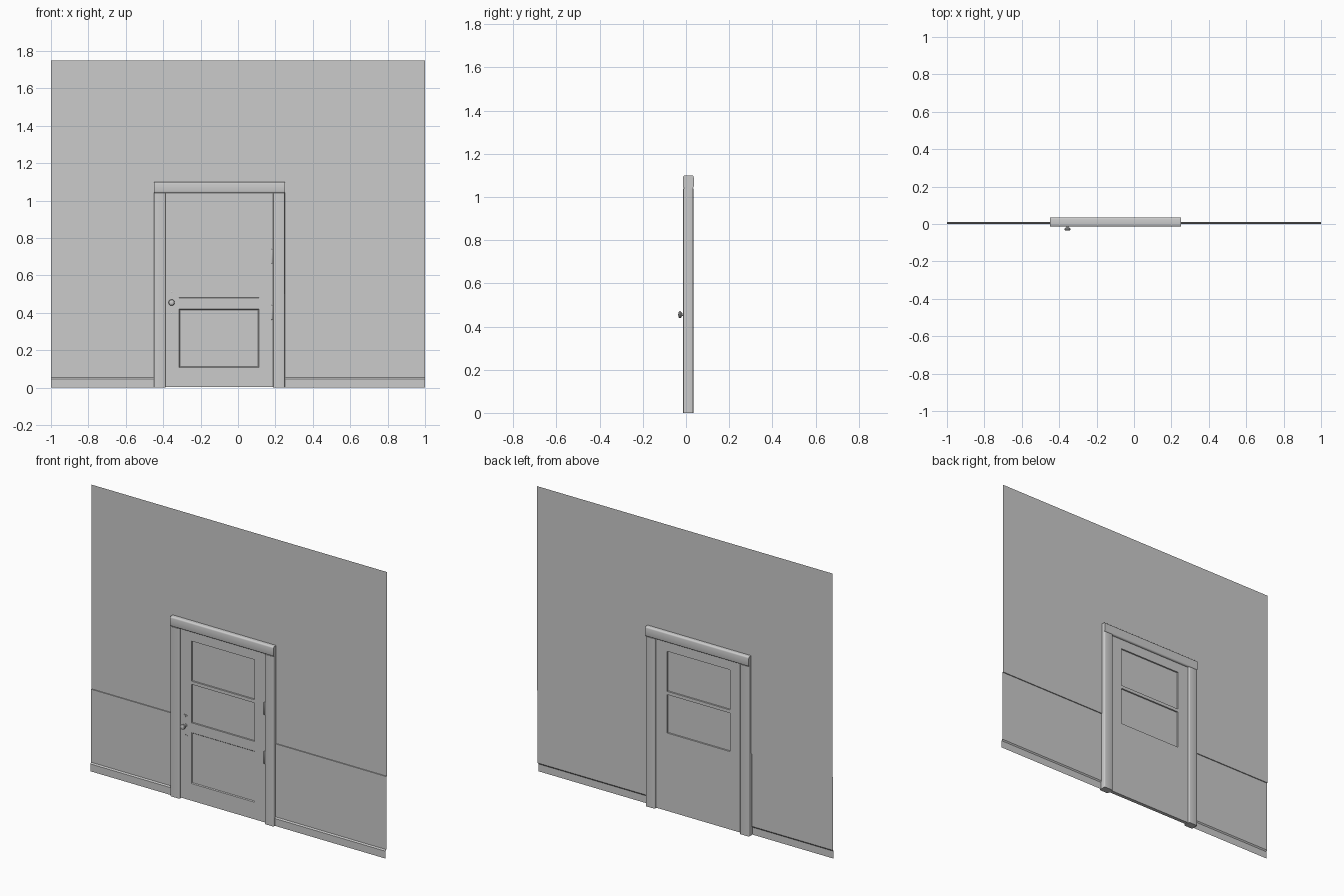
import bpy, bmesh, math
from mathutils import Matrix, Vector

if "Cube" in bpy.data.objects:
    bpy.data.objects.remove(bpy.data.objects["Cube"])


def finish(bm, name, angle=35):
    bmesh.ops.recalc_face_normals(bm, faces=bm.faces[:])
    me = bpy.data.meshes.new(name)
    bm.to_mesh(me)
    bm.free()
    ob = bpy.data.objects.new(name, me)
    bpy.context.collection.objects.link(ob)
    bpy.ops.object.select_all(action='DESELECT')
    ob.select_set(True)
    bpy.context.view_layer.objects.active = ob
    bpy.ops.object.shade_smooth_by_angle(angle=math.radians(angle))
    return ob


def box(name, x, y, z, round_axis=None, r=0.0, seg=3):
    """Box from (min, max) ranges; edges running along round_axis are rounded."""
    bm = bmesh.new()
    bmesh.ops.create_cube(bm, size=1)
    for v in bm.verts:
        v.co = Vector([(a + b) / 2 + c * (b - a) for c, (a, b) in zip(v.co, (x, y, z))])
    if r:
        edges = [e for e in bm.edges
                 if abs((e.verts[0].co - e.verts[1].co)[round_axis]) > 1e-5]
        bmesh.ops.bevel(bm, geom=edges, offset=r, segments=seg, profile=0.5,
                        affect='EDGES', clamp_overlap=True)
    return finish(bm, name)


def sheet(name, profile, x0, x1):
    """Open (y, z) profile swept along x."""
    bm = bmesh.new()
    rows = [[bm.verts.new((x, y, z)) for y, z in profile] for x in (x0, x1)]
    for i in range(len(profile) - 1):
        bm.faces.new((rows[0][i], rows[1][i], rows[1][i + 1], rows[0][i + 1]))
    return finish(bm, name)


def lathe(name, profile, loc, axis_matrix, seg=24):
    """Solid of revolution from (radius, height) points."""
    bm = bmesh.new()
    rings = [[bm.verts.new((r * math.cos(2 * math.pi * k / seg),
                            r * math.sin(2 * math.pi * k / seg), h))
              for k in range(seg)] for r, h in profile]
    for a, b in zip(rings, rings[1:]):
        for k in range(seg):
            n = (k + 1) % seg
            bm.faces.new((a[k], a[n], b[n], b[k]))
    bm.faces.new(rings[0][::-1])
    bm.faces.new(rings[-1])
    bmesh.ops.transform(bm, matrix=Matrix.Translation(loc) @ axis_matrix, verts=bm.verts[:])
    return finish(bm, name)


# Wall: thin sheet stepping out at the dado and baseboard, open behind the door
wall_profile = [(0.012, 1.75), (0.012, 0.5), (0.006, 0.5),
                (0.006, 0.053), (0.0, 0.045), (0.0, 0.0)]
sheet("wall_left", wall_profile, -1, -0.42)
sheet("wall_right", wall_profile, 0.22, 1)
sheet("wall_above_door", [(0.012, 1.75), (0.012, 1.07)], -0.42, 0.22)

# Door frame
box("jamb_left", (-0.45, -0.388), (-0.013, 0.034), (0, 1.04), 2, 0.006)
box("jamb_right", (0.188, 0.25), (-0.013, 0.034), (0, 1.04), 2, 0.006)
box("header", (-0.45, 0.25), (-0.014, 0.036), (1.04, 1.10), 0, 0.009)

# Door leaf: gridded slab with recessed window panes and a lower front panel
FRONT, BACK = 0.0, 0.022
xs = [-0.388, -0.315, 0.112, 0.188]
zs = [0.003, 0.108, 0.42, 0.48, 0.715, 0.735, 0.98, 1.04]
bm = bmesh.new()
sides = {}
for y in (FRONT, BACK):
    grid = [[bm.verts.new((x, y, z)) for z in zs] for x in xs]
    for i in range(len(xs) - 1):
        for j in range(len(zs) - 1):
            quad = [grid[i][j], grid[i + 1][j], grid[i + 1][j + 1], grid[i][j + 1]]
            sides[y, i, j] = bm.faces.new(quad if y == FRONT else quad[::-1])
bmesh.ops.bridge_loops(bm, edges=[e for e in bm.edges if e.is_boundary])
bmesh.ops.recalc_face_normals(bm, faces=bm.faces[:])
panes = [sides[y, 1, j] for y in (FRONT, BACK) for j in (3, 5)]
bmesh.ops.inset_individual(bm, faces=panes, thickness=0.001, depth=-0.008)
bmesh.ops.inset_individual(bm, faces=[sides[FRONT, 1, 1]], thickness=0.006, depth=-0.005)
finish(bm, "door_leaf", 20)

# Knob, lock plate and its screws
KX, KZ = -0.355, 0.455
to_front = Matrix.Rotation(math.radians(90), 4, 'X')
box("lock_plate", (KX - 0.014, KX + 0.014), (-0.003, 0.001), (0.39, 0.52), 1, 0.008)
lathe("door_knob", [(0.012, 0.002), (0.011, 0.006), (0.006, 0.009), (0.006, 0.018),
                    (0.012, 0.021), (0.016, 0.025), (0.0165, 0.029),
                    (0.014, 0.033), (0.008, 0.0355), (0.002, 0.036)],
      (KX, 0, KZ), to_front)
for z in (0.40, 0.51):
    lathe("plate_screw", [(0.004, 0.002), (0.004, 0.004), (0.002, 0.005)],
          (KX, 0, z), to_front, 10)

# Hinges
for z in (0.402, 0.702):
    box("hinge_leaf", (0.172, 0.188), (-0.003, 0.001), (z - 0.033, z + 0.033))
    lathe("hinge_pin", [(0.003, -0.039), (0.005, -0.036), (0.005, 0.036), (0.003, 0.039)],
          (0.183, -0.004, z), Matrix.Identity(4), 12)
